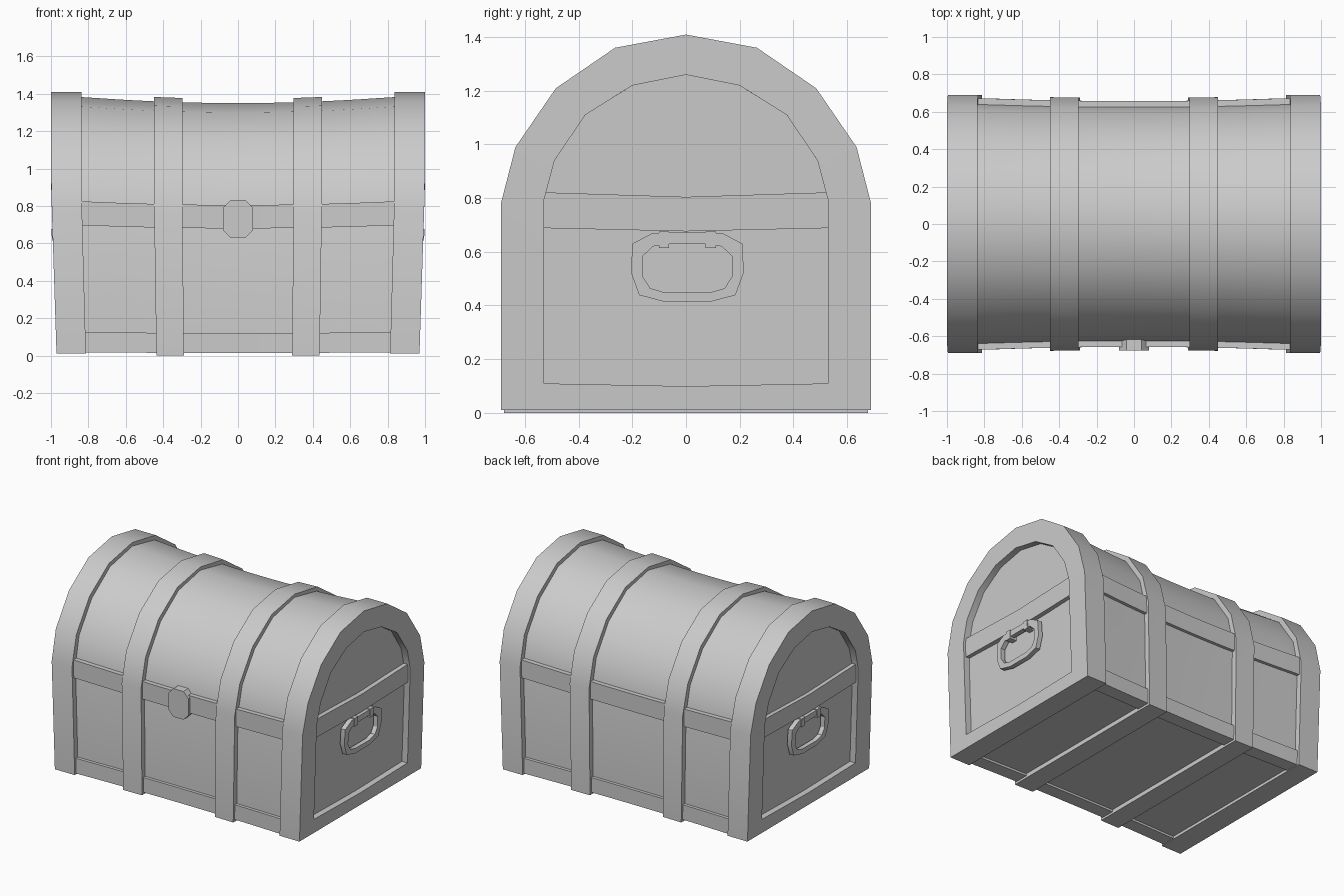
import bpy
import bmesh
import math

if "Cube" in bpy.data.objects:
    bpy.data.objects.remove(bpy.data.objects["Cube"], do_unlink=True)

grey = bpy.data.materials.new("plain grey")
grey.use_nodes = True
grey.diffuse_color = (0.6, 0.6, 0.6, 1)
grey.node_tree.nodes["Principled BSDF"].inputs["Base Color"].default_value = grey.diffuse_color


def bow(co):
    """Pinch the chest at its middle and taper the ends towards the floor."""
    swell = 1 + 0.035 * min(abs(co.x), 0.84) ** 2
    co.x *= 0.97 + 0.03 * min(max(co.z, 0) / 0.9, 1)
    co.y *= swell
    co.z *= swell


def prism(name, profile, start, end, steps=1, hole=None, axis="x"):
    """Extrude a profile along an axis, with an optional matching hole."""
    bm = bmesh.new()

    def place(t, p):
        return bm.verts.new((t, p[0], p[1]) if axis == "x" else (p[0], t, p[1]))

    n = len(profile)
    spots = [start + (end - start) * i / steps for i in range(steps + 1)]
    loops = []
    for outline in (profile, hole) if hole else (profile,):
        rings = [[place(t, p) for p in outline] for t in spots]
        loops.append(rings)
        for a, b in zip(rings, rings[1:]):
            for i in range(n):
                j = (i + 1) % n
                bm.faces.new((a[i], a[j], b[j], b[i]))
    for k in (0, -1):
        if hole:
            a, b = loops[0][k], loops[1][k]
            for i in range(n):
                j = (i + 1) % n
                bm.faces.new((a[i], a[j], b[j], b[i]))
        else:
            bm.faces.new(loops[0][k])
    for v in bm.verts:
        bow(v.co)
    bmesh.ops.recalc_face_normals(bm, faces=bm.faces)
    mesh = bpy.data.meshes.new(name)
    bm.to_mesh(mesh)
    bm.free()
    mesh.materials.append(grey)
    obj = bpy.data.objects.new(name, mesh)
    bpy.context.collection.objects.link(obj)
    bpy.ops.object.select_all(action="DESELECT")
    obj.select_set(True)
    bpy.context.view_layer.objects.active = obj
    bpy.ops.object.shade_smooth_by_angle(angle=math.radians(30))
    return obj


def arch(half, top, floor, floor_mid):
    """Closed symmetric arch from its right half, crown and floor heights."""
    right = [(half[0][0], floor)] + half
    left = [(-y, z) for y, z in reversed(right)]
    return right + [(0, top)] + left + [(0, floor_mid)]


def rect(y0, y1, z0, z1):
    return [(y0, z0), (y1, z0), (y1, z1), (y0, z1)]


def mirrored(half, centre=0.0):
    return [(centre + y, z) for y, z in half] + [(centre - y, z) for y, z in reversed(half)]


outer = [(0.673, 0.76), (0.62, 0.966), (0.473, 1.18), (0.258, 1.327)]
panel = [(0.635, 0.76), (0.59, 0.95), (0.45, 1.155), (0.247, 1.30)]
opening = [(0.517, 0.77), (0.478, 0.917), (0.366, 1.083), (0.195, 1.19)]

# Panelled body and domed lid
prism("chest_body", arch(panel, 1.35, 0.03, 0.03), -0.955, 0.955, 20)

# Belt around the lid seam, and the bottom rails
prism("seam_belt", rect(-0.657, 0.657, 0.68, 0.805), -0.9, 0.9, 18)
for label, s in (("front", -1), ("back", 1)):
    prism(label + "_bottom_rail", rect(s * 0.56, s * 0.657, 0.015, 0.121), -0.9, 0.9, 18)

# Octagonal clasp
clasp = mirrored([(0.04, 0.63), (0.08, 0.67), (0.08, 0.79), (0.04, 0.832)])
prism("clasp", clasp, -0.6, -0.675, axis="y")

# Handle outlines
grip_outer = mirrored([(0.08, 0.403), (0.175, 0.428), (0.205, 0.51),
                       (0.2, 0.615), (0.13, 0.652), (0.06, 0.655)], 0.005)
grip_inner = mirrored([(0.08, 0.437), (0.135, 0.453), (0.162, 0.495),
                       (0.162, 0.57), (0.125, 0.605), (0.06, 0.615)], 0.005)
end_belt = [(-0.53, 0.672), (0, 0.66), (0.53, 0.672), (0.53, 0.802), (0, 0.785), (-0.53, 0.802)]

for label, s in (("left", 1), ("right", -1)):
    # Straps, end frames and end belts
    prism(label + "_strap", arch(outer, 1.373, 0, 0), s * 0.298, s * 0.45, 2)
    prism(label + "_end_frame", arch(outer, 1.375, 0.01, 0.01), s * 0.838, s,
          hole=arch(opening, 1.229, 0.107, 0.097))
    prism(label + "_end_belt", end_belt, s * 0.9, s * 0.983)
    # Carrying handle and its two brackets
    prism(label + "_handle", grip_outer, s * 0.966, s * 1.0, hole=grip_inner)
    for side, y in (("front", -0.08), ("back", 0.09)):
        prism(label + "_handle_bracket_" + side,
              rect(y - 0.019, y + 0.019, 0.6, 0.66), s * 0.94, s * 1.005)
